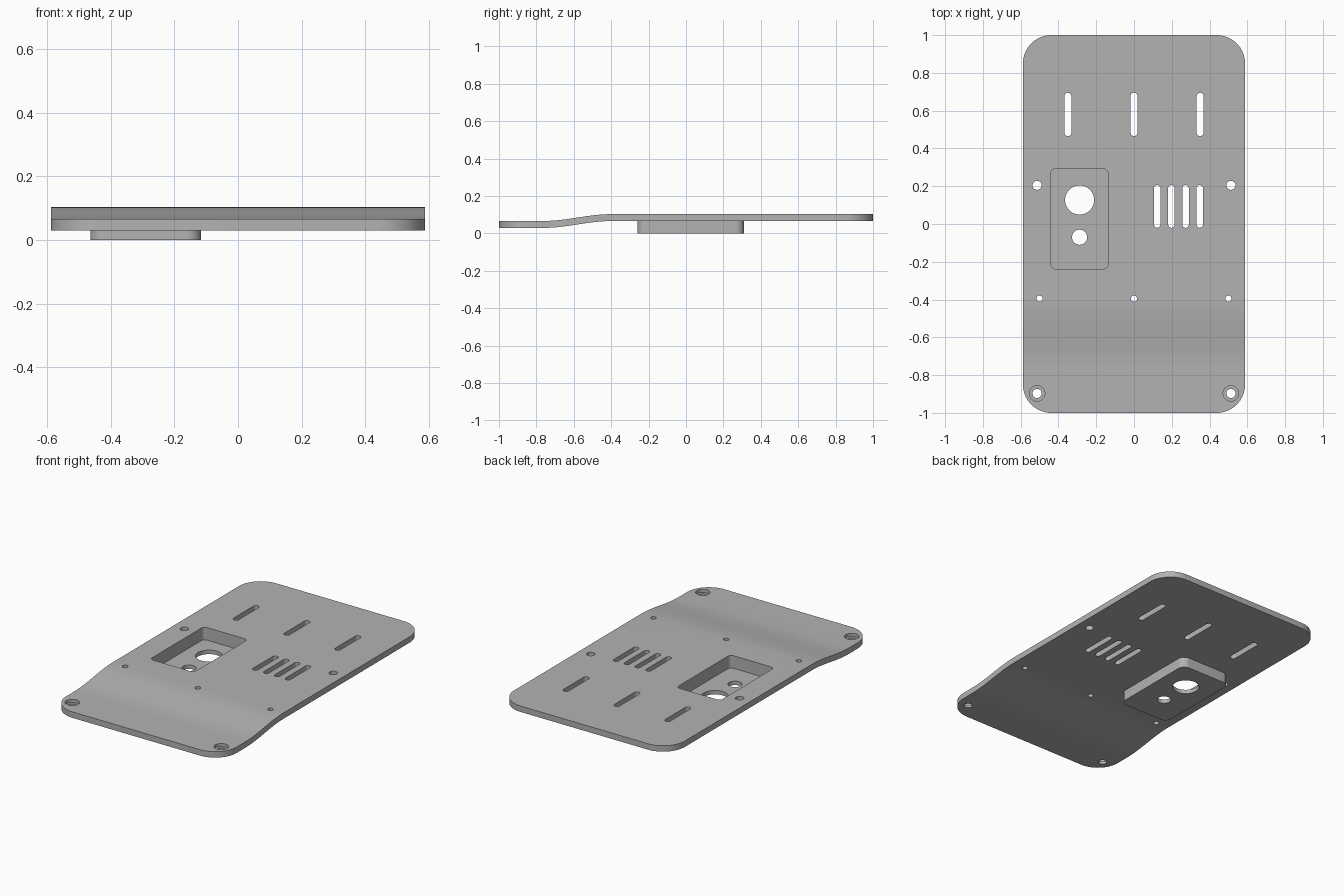
import bpy, bmesh, math

if "Cube" in bpy.data.objects:
    bpy.data.objects.remove(bpy.data.objects["Cube"], do_unlink=True)

grey = bpy.data.materials.new("plain grey")
grey.use_nodes = True
grey.diffuse_color = (0.45, 0.45, 0.45, 1)
grey.node_tree.nodes["Principled BSDF"].inputs["Base Color"].default_value = (0.45, 0.45, 0.45, 1)

TOP, THICK, STEP = 0.103, 0.037, 0.037


def rounded(cx, cy, w, h, r, n=10):
    """Outline of a rounded rectangle; a slot or circle when r is half the width."""
    pts = []
    for i, (sx, sy) in enumerate([(1, 1), (-1, 1), (-1, -1), (1, -1)]):
        for k in range(n + 1):
            a = (i + k / n) * math.pi / 2
            pts.append((cx + sx * (w / 2 - r) + r * math.cos(a),
                        cy + sy * (h / 2 - r) + r * math.sin(a)))
    return pts


def circle(cx, cy, r):
    return rounded(cx, cy, 2 * r, 2 * r, r)


def extrude(bm, points, direction):
    face = bm.faces.new([bm.verts.new(p) for p in points])
    new = bmesh.ops.extrude_face_region(bm, geom=[face])["geom"]
    bmesh.ops.translate(bm, vec=direction,
                        verts=[g for g in new if isinstance(g, bmesh.types.BMVert)])


def make(name, bm):
    bmesh.ops.remove_doubles(bm, verts=bm.verts[:], dist=1e-5)
    bmesh.ops.recalc_face_normals(bm, faces=bm.faces[:])
    mesh = bpy.data.meshes.new(name)
    bm.to_mesh(mesh)
    bm.free()
    mesh.materials.append(grey)
    obj = bpy.data.objects.new(name, mesh)
    bpy.context.collection.objects.link(obj)
    return obj


def prisms(name, shapes):
    bm = bmesh.new()
    for outline, z0, z1 in shapes:
        extrude(bm, [(x, y, z0) for x, y in outline], (0, 0, z1 - z0))
    return make(name, bm)


def combine(target, tool, operation):
    mod = target.modifiers.new(operation, "BOOLEAN")
    mod.operation, mod.object, mod.solver = operation, tool, "EXACT"
    bpy.context.view_layer.objects.active = target
    bpy.ops.object.modifier_apply(modifier=mod.name)
    bpy.data.objects.remove(tool, do_unlink=True)


# Plate: stepped side profile swept across the width
ramp = []
for k in range(17):
    t = k / 16
    ramp.append((-0.77 + 0.38 * t, TOP - STEP * (1 + math.cos(math.pi * t)) / 2))
upper = [(-1.1, TOP - STEP)] + ramp + [(1.1, TOP)]
lower = [(y, z - THICK) for y, z in reversed(upper)]
bm = bmesh.new()
extrude(bm, [(-0.7, y, z) for y, z in upper + lower], (1.4, 0, 0))
plate = make("stepped_plate", bm)

# Rounded outer corners
combine(plate, prisms("corner_trim", [(rounded(0, 0, 1.176, 2, 0.15, 16), -0.1, 0.3)]), "INTERSECT")

# Tray hanging below the plate
combine(plate, prisms("tray", [(rounded(-0.29, 0.025, 0.348, 0.57, 0.045), 0, 0.085)]), "UNION")

# Tray recess and counterbores
recesses = [(rounded(-0.289, 0.027, 0.303, 0.53, 0.025), 0.025, 0.2)]
recesses += [(circle(s * 0.513, -0.897, 0.041), 0.046, 0.2) for s in (-1, 1)]
combine(plate, prisms("recess_cutter", recesses), "DIFFERENCE")

# Through holes and slots
outlines = [rounded(x, 0.58, 0.036, 0.23, 0.018) for x in (-0.35, 0, 0.35)]
outlines += [rounded(0.123 + 0.075 * i, 0.093, 0.034, 0.226, 0.017) for i in range(4)]
outlines += [circle(s * 0.513, y, 0.024) for s in (-1, 1) for y in (0.205, -0.897)]
outlines += [circle(x, -0.395, 0.016) for x in (-0.5, 0, 0.5)]
outlines += [circle(-0.288, 0.127, 0.077), circle(-0.288, -0.07, 0.04)]
combine(plate, prisms("hole_cutter", [(o, -0.1, 0.3) for o in outlines]), "DIFFERENCE")

# Smooth curves, sharp edges
bpy.ops.object.select_all(action="DESELECT")
plate.select_set(True)
bpy.context.view_layer.objects.active = plate
bpy.ops.object.shade_smooth_by_angle(angle=math.radians(30))
